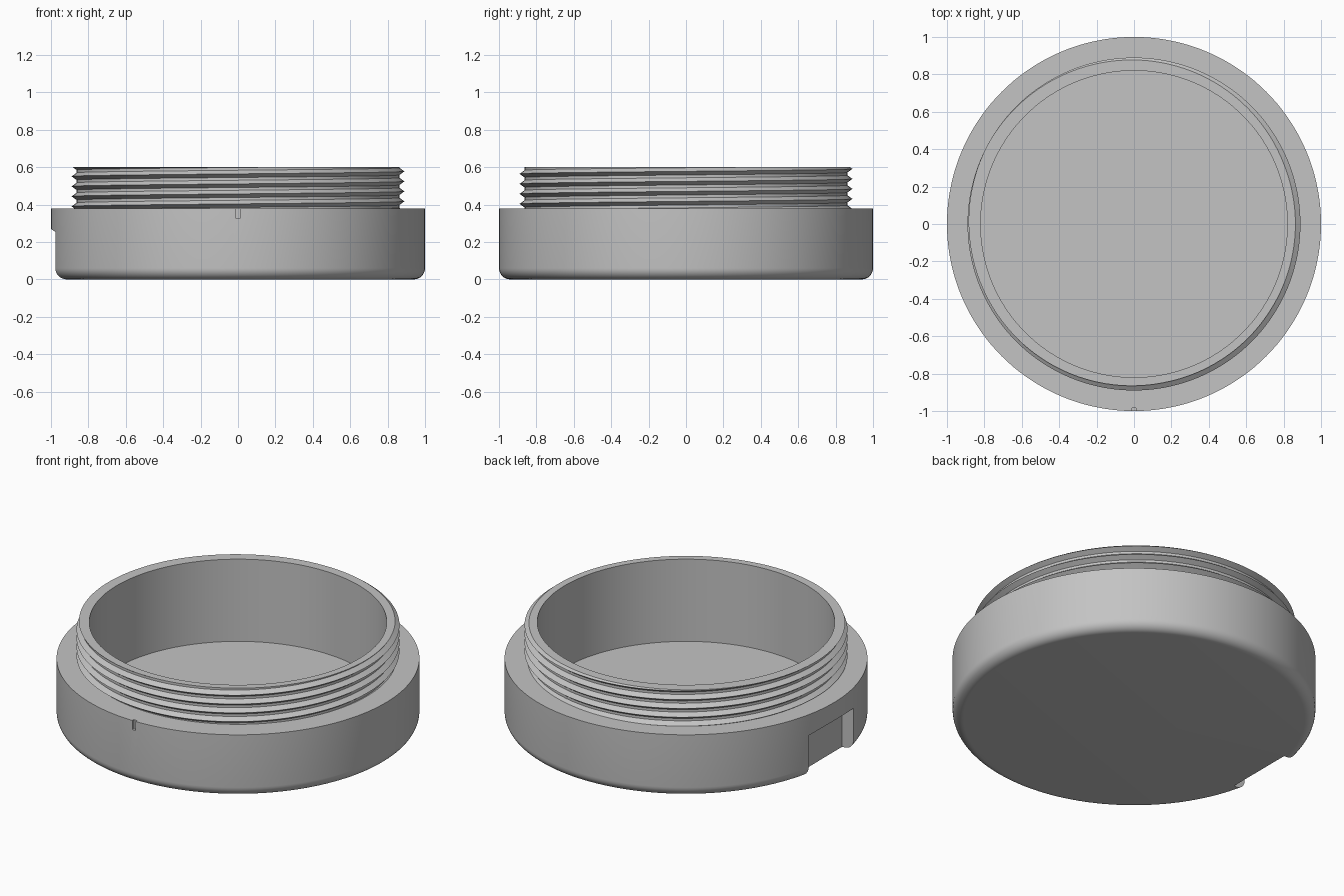
import bpy
import bmesh
from math import sin, cos, pi, floor

cube = bpy.data.objects.get("Cube")
if cube:
    bpy.data.objects.remove(cube, do_unlink=True)

SEGMENTS = 144
WELL_RADIUS, WELL_FLOOR = 0.82, 0.10
SHOULDER, TOP = 0.38, 0.60
PITCH, ROOT, CREST = 0.0535, 0.863, 0.89
CREST_START = 0.417          # height of one crest on the +x side
FLANK = 0.36                 # flank width as a share of the pitch

grey = bpy.data.materials.new("plain grey")
grey.use_nodes = True
colour = (0.55, 0.55, 0.55, 1)
grey.diffuse_color = colour
grey.node_tree.nodes["Principled BSDF"].inputs["Base Color"].default_value = colour


def add_object(name, bm):
    bmesh.ops.remove_doubles(bm, verts=bm.verts, dist=0.00002)
    bmesh.ops.recalc_face_normals(bm, faces=bm.faces)
    mesh = bpy.data.meshes.new(name)
    bm.to_mesh(mesh)
    bm.free()
    mesh.materials.append(grey)
    obj = bpy.data.objects.new(name, mesh)
    bpy.context.collection.objects.link(obj)
    return obj


def lathe(name, section):
    """Sweep section(angle), a list of (radius, height), once around z."""
    bm = bmesh.new()
    columns = []
    for j in range(SEGMENTS + 1):
        a = 2 * pi * j / SEGMENTS
        columns.append([bm.verts.new((r * cos(a), r * sin(a), z))
                        for r, z in section(a)])
    for left, right in zip(columns, columns[1:]):
        for i in range(len(left) - 1):
            bm.faces.new((left[i], right[i], right[i + 1], left[i + 1]))
    return add_object(name, bm)


def prism(name, outline, half_width):
    """Extrude an (x, z) outline along y."""
    bm = bmesh.new()
    face = bm.faces.new([bm.verts.new((x, -half_width, z)) for x, z in outline])
    new = bmesh.ops.extrude_face_region(bm, geom=[face])["geom"]
    bmesh.ops.translate(bm, vec=(0, 2 * half_width, 0),
                        verts=[v for v in new if isinstance(v, bmesh.types.BMVert)])
    return add_object(name, bm)


def cut(target, cutter):
    mod = target.modifiers.new("cut", "BOOLEAN")
    mod.operation = "DIFFERENCE"
    mod.solver = "EXACT"
    mod.object = cutter
    bpy.context.view_layer.objects.active = target
    bpy.ops.object.modifier_apply(modifier=mod.name)
    bpy.data.objects.remove(cutter, do_unlink=True)


# Body: shallow cup with a rounded bottom edge
def body_section(angle):
    f = 0.06
    fillet = [(1 - f + f * sin(t * pi / 16), f - f * cos(t * pi / 16))
              for t in range(9)]
    return ([(0, 0)] + fillet
            + [(1, SHOULDER), (0.85, SHOULDER), (0.85, WELL_FLOOR), (0, WELL_FLOOR)])


# Neck: sleeve with a right-handed V thread trimmed by shoulder and top
def neck_section(angle):
    start = CREST_START + PITCH * angle / (2 * pi)

    def thread_radius(z):
        turn = (z - start) / PITCH
        away = abs(turn - floor(turn + 0.5))
        return ROOT + (CREST - ROOT) * max(0, 1 - away / FLANK)

    rows = [(WELL_RADIUS, WELL_FLOOR), (0.85, WELL_FLOOR), (0.85, SHOULDER)]
    for k in range(-3, 6):
        for step in (-FLANK, 0, FLANK):
            z = min(TOP, max(SHOULDER, start + PITCH * (k + step)))
            rows.append((thread_radius(z), z))
    return rows + [(WELL_RADIUS, TOP), (WELL_RADIUS, WELL_FLOOR)]


body = lathe("cup_body", body_section)
neck = lathe("threaded_neck", neck_section)

# Side recess with a sloping roof
cut(body, prism("recess_cutter",
                [(-1.1, -0.1), (-0.9, -0.1), (-0.9, 0.2), (-1.1, 0.34)], 0.215))

# Small alignment notch at the front
bm = bmesh.new()
bmesh.ops.create_cube(bm, size=1)
for v in bm.verts:
    v.co.x *= 0.022
    v.co.y = v.co.y * 0.04 - 1.005
    v.co.z = v.co.z * 0.1 + 0.375
cut(body, add_object("notch_cutter", bm))

# Smooth round surfaces, keep the edges sharp
bpy.ops.object.select_all(action="DESELECT")
for obj in (body, neck):
    obj.select_set(True)
bpy.context.view_layer.objects.active = body
bpy.ops.object.shade_smooth_by_angle(angle=pi / 6)
